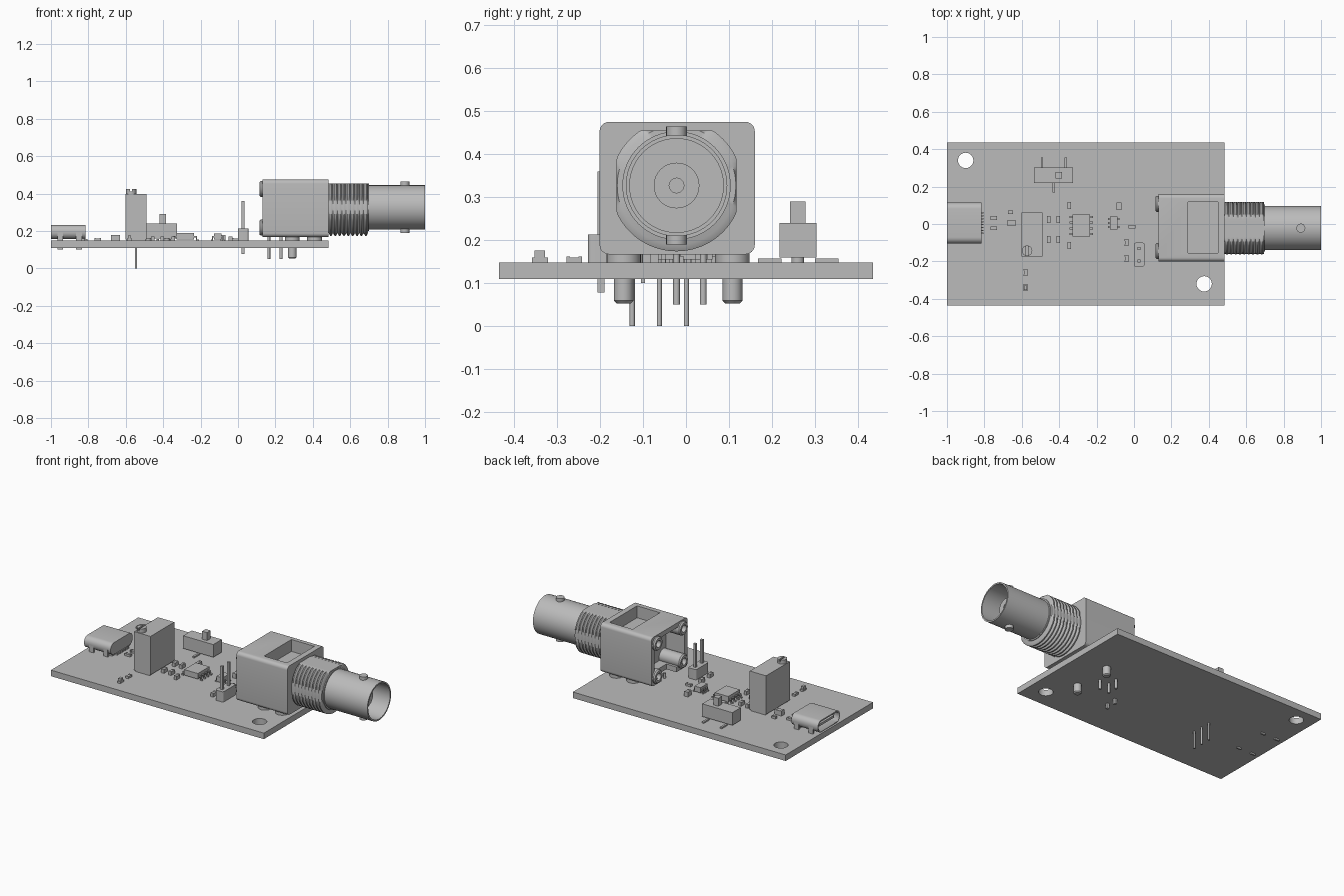
import bpy, bmesh, math
from mathutils import Vector

if "Cube" in bpy.data.objects:
    bpy.data.objects.remove(bpy.data.objects["Cube"])

grey = bpy.data.materials.new("plain grey")
grey.use_nodes = True
grey.diffuse_color = (0.5, 0.5, 0.5, 1)
grey.node_tree.nodes["Principled BSDF"].inputs["Base Color"].default_value = (0.5, 0.5, 0.5, 1)


def finish(name, bm, smooth=False):
    bmesh.ops.recalc_face_normals(bm, faces=bm.faces)
    mesh = bpy.data.meshes.new(name)
    bm.to_mesh(mesh)
    bm.free()
    mesh.materials.append(grey)
    obj = bpy.data.objects.new(name, mesh)
    bpy.context.collection.objects.link(obj)
    if smooth:
        bpy.ops.object.select_all(action="DESELECT")
        obj.select_set(True)
        bpy.context.view_layer.objects.active = obj
        bpy.ops.object.shade_smooth_by_angle(angle=math.radians(35))
    return obj


def box(name, xs, ys, zs, bevel=0, axis=0):
    """Box from ranges; edges parallel to axis may be rounded."""
    bm = bmesh.new()
    bmesh.ops.create_cube(bm, size=1)
    for v in bm.verts:
        v.co = [r[0] if c < 0 else r[1] for c, r in zip(v.co, (xs, ys, zs))]
    if bevel:
        edges = [e for e in bm.edges
                 if abs(e.verts[0].co[axis] - e.verts[1].co[axis]) > 1e-6]
        bmesh.ops.bevel(bm, geom=edges, offset=bevel, segments=6, profile=0.5, affect="EDGES")
    return finish(name, bm, bevel > 0)


def block(name, x, y, w, d, z0, z1):
    return box(name, (x - w / 2, x + w / 2), (y - d / 2, y + d / 2), (z0, z1))


def lathe(name, profile, centre, axis="Z", seg=32, limit=None):
    """Revolve (position, radius) points; limit flattens the sides."""
    bm = bmesh.new()
    rings = []
    for t, r in profile:
        ring = []
        for i in range(seg):
            a = 2 * math.pi * i / seg
            u, v = r * math.cos(a), r * math.sin(a)
            if limit:
                u = max(-limit[0], min(limit[0], u))
                v = min(limit[1], v)
            p = Vector((t, u, v)) if axis == "X" else Vector((u, v, t))
            ring.append(bm.verts.new(p + Vector(centre)))
        rings.append(ring)
    for a, b in zip(rings, rings[1:]):
        for i in range(seg):
            j = (i + 1) % seg
            bm.faces.new((a[i], a[j], b[j], b[i]))
    bmesh.ops.remove_doubles(bm, verts=bm.verts, dist=1e-6)
    return finish(name, bm, True)


def rod(name, x, y, r, z0, z1, seg=24, tip=0):
    pts = [(z0, 0), (z0, r - tip), (z0 + tip, r), (z1, r), (z1, 0)]
    return lathe(name, pts, (x, y, 0), seg=seg)


def cut(obj, *cutters):
    for c in cutters:
        c.hide_render = True
        m = obj.modifiers.new("cut", "BOOLEAN")
        m.operation, m.object, m.solver = "DIFFERENCE", c, "EXACT"
        with bpy.context.temp_override(object=obj, active_object=obj):
            bpy.ops.object.modifier_apply(modifier=m.name)
        bpy.data.objects.remove(c)


TOP = 0.148

# Circuit board with two mounting holes
board = box("circuit_board", (-1, 0.485), (-0.435, 0.435), (0.11, TOP))
cut(board, *[rod("hole_cutter", x, y, 0.041, 0, 0.3, 40) for x, y in ((-0.9, 0.34), (0.375, -0.32))])

# Coaxial socket housing, with a top pocket and a rear cavity
CY, CZ = -0.022, 0.327
housing = box("socket_housing", (0.13, 0.485), (-0.201, 0.16), (0.167, 0.475), 0.022)
cut(housing,
    box("pocket_cutter", (0.29, 0.45), (-0.155, 0.118), (0.4, 0.6)),
    box("cavity_cutter", (0, 0.26), (-0.17, 0.13), (0.2, 0.445)),
    box("notch_cutter", (0, 0.2), (-0.09, 0.06), (0.1, 0.3)))
for y in (-0.145, 0.108):
    for z in (0.218, 0.425):
        lathe("rear_boss", [(0.28, 0), (0.28, 0.043), (0.122, 0.043), (0.114, 0.036),
                            (0.114, 0.022), (0.14, 0.022), (0.14, 0)], (0, y, z), "X")
    rod("locating_peg", 0.29, y, 0.023, 0.053, 0.2, tip=0.006)
    for x in (0.29, 0.41):
        rod("standoff", x, y, 0.04, TOP - 0.002, 0.17)
for x, y in ((0.165, -0.022), (0.165, 0.04), (0.23, -0.022)):
    rod("socket_pin", x, y, 0.008, 0.05, 0.18, 12)

# Threaded neck with flattened sides and top
thread = [(0.47, 0), (0.47, 0.142)]
count = 9
pitch = 0.21 / count
for i in range(count):
    x = 0.485 + i * pitch
    thread += [(x, 0.138), (x + 0.35 * pitch, 0.153), (x + 0.65 * pitch, 0.153)]
thread += [(0.695, 0.138), (0.695, 0)]
lathe("threaded_neck", thread, (0, CY, CZ), "X", 96, (0.14, 0.128))

# Open barrel with its inner insulator and two bayonet studs
lathe("barrel", [(0.68, 0), (0.68, 0.126), (0.7, 0.126), (0.7, 0.118), (1, 0.118), (1, 0.109),
                 (0.72, 0.109), (0.72, 0.053), (0.92, 0.053), (0.92, 0.017), (0.82, 0.017),
                 (0.82, 0)], (0, CY, CZ), "X", 64)
rod("bayonet_stud_top", 0.892, CY, 0.024, CZ + 0.111, CZ + 0.137)
rod("bayonet_stud_bottom", 0.892, CY, 0.024, CZ - 0.137, CZ - 0.111)

# Two-pin header
box("header_base", (0, 0.056), (-0.228, -0.1), (TOP, 0.213), 0.01, 2)
for y in (-0.132, -0.198):
    block("header_pin", 0.028, y, 0.016, 0.016, 0.078, 0.36)

# Trimmer with slotted screw
box("trimmer_body", (-0.602, -0.488), (-0.175, 0.062), (0.155, 0.398))
for y in (-0.16, 0.047):
    block("trimmer_foot", -0.545, y, 0.1, 0.025, TOP, 0.157)
screw = rod("trimmer_screw", -0.572, -0.143, 0.028, 0.39, 0.424)
cut(screw, block("slot_cutter", -0.572, -0.143, 0.01, 0.08, 0.41, 0.5))
for y in (-0.125, -0.062, 0.001):
    rod("trimmer_pin", -0.545, y, 0.006, 0, 0.16, 12)

# Slide switch
box("switch_body", (-0.535, -0.325), (0.218, 0.303), (0.16, 0.24))
box("switch_knob", (-0.42, -0.385), (0.242, 0.278), (0.23, 0.29))
for x in (-0.48, -0.38):
    rod("switch_peg", x, 0.26, 0.015, 0.13, 0.165, 16)
for x, y in ((-0.492, 0.327), (-0.366, 0.327), (-0.429, 0.195)):
    block("switch_leg", x, y, 0.013, 0.055, TOP, 0.157)

# Rounded charging port with a hollow mouth and tongue
shell = box("port_shell", (-1, -0.815), (-0.105, 0.115), (0.158, 0.232), 0.034)
cut(shell, box("mouth_cutter", (-1.1, -0.84), (-0.097, 0.107), (0.166, 0.224), 0.027))
box("port_tongue", (-0.985, -0.83), (-0.07, 0.08), (0.188, 0.202))
for x in (-0.95, -0.85):
    for y in (-0.1, 0.11):
        block("port_leg", x, y, 0.03, 0.01, 0.1, 0.195)
box("port_rear", (-0.86, -0.82), (-0.08, 0.09), (TOP, 0.17))
for i in range(8):
    block("port_contact", -0.812, -0.05 + i * 0.0157, 0.016, 0.007, TOP, 0.158)


# Gull-wing chips
def chip(name, x, y, w, d, z1, rows, step, reach):
    box(name, (x - w / 2, x + w / 2), (y - d / 2, y + d / 2), (0.155, z1))
    for side in (-1, 1):
        for row in rows[side]:
            ly, edge = y + row * step, x + side * w / 2
            block(name + "_leg", edge + side * reach * 0.3, ly, reach * 0.6, 0.011, 0.166, 0.173)
            block(name + "_shin", edge + side * reach * 0.5, ly, reach * 0.25, 0.011, TOP, 0.173)
            block(name + "_foot", edge + side * reach * 0.75, ly, reach * 0.6, 0.011, TOP, 0.155)


four = (-1.5, -0.5, 0.5, 1.5)
chip("amplifier_chip", -0.282, -0.008, 0.095, 0.115, 0.19, {-1: four, 1: four}, 0.03, 0.024)
chip("regulator_chip", -0.108, 0.005, 0.042, 0.07, 0.188, {-1: (-1, 0, 1), 1: (-1, 1)}, 0.022, 0.014)


# Small surface parts: a body between two raised end caps
def passive(name, x, y, w, d, z1):
    along = w > d
    length = max(w, d)
    block(name, x, y, w * 0.98, d * 0.98, TOP, z1 - 0.002)
    for side in (-1, 1):
        shift = side * length * 0.39
        if along:
            block(name + "_cap", x + shift, y, length * 0.22, d, TOP, z1)
        else:
            block(name + "_cap", x, y + shift, w, length * 0.22, TOP, z1)


for x, y in ((-0.75, 0.032), (-0.75, -0.022), (-0.01, -0.015)):
    passive("resistor", x, y, 0.037, 0.019, 0.163)
for x, y in ((-0.455, 0.025), (-0.405, 0.025), (-0.455, -0.083), (-0.405, -0.083), (-0.345, 0.1),
             (-0.345, -0.115), (-0.04, -0.1), (-0.04, -0.185), (-0.58, -0.26)):
    passive("capacitor", x, y, 0.019, 0.037, 0.162 if x < -0.5 else 0.172)
passive("small_diode", -0.66, 0.063, 0.027, 0.018, 0.163)
passive("large_capacitor", -0.655, 0.005, 0.048, 0.028, 0.18)
passive("inductor", -0.08, 0.095, 0.025, 0.038, 0.178)
passive("indicator_base", -0.58, -0.34, 0.02, 0.037, 0.16)
block("indicator_lens", -0.58, -0.34, 0.018, 0.024, 0.155, 0.176)
